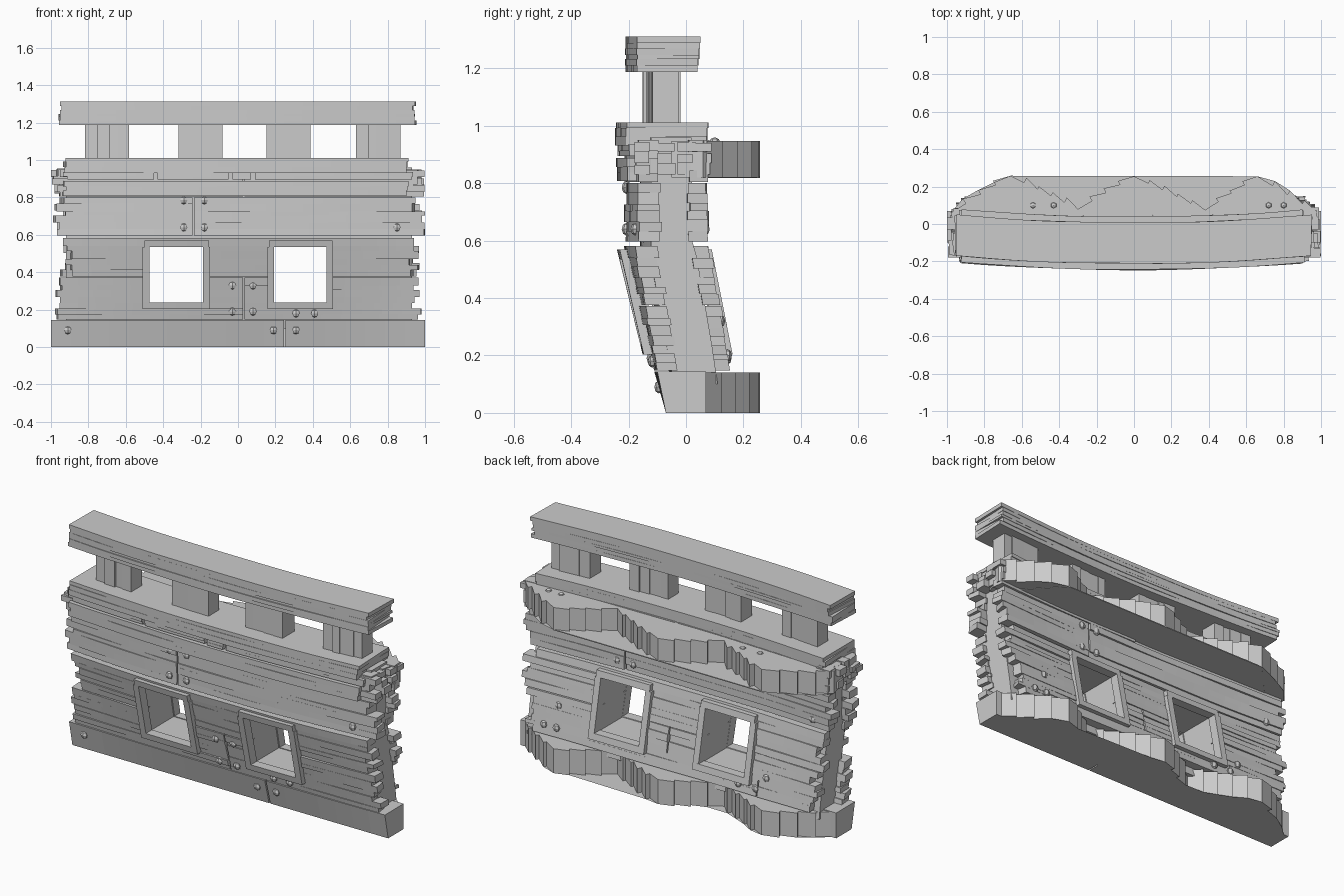
import bpy, bmesh, math, random
from mathutils import Vector, Matrix

if "Cube" in bpy.data.objects:
    bpy.data.objects.remove(bpy.data.objects["Cube"])
random.seed(7)
R = random.uniform

def lerp(pts, z):
    for (a, b), (c, d) in zip(pts, pts[1:]):
        if z <= c:
            return b + (d - b) * max(0, (z - a) / (c - a))
    return pts[-1][1]

# Hull surfaces: y as a function of x and z, bowed forward in the middle
def bow(x, z):
    return 0.045 * min(1, z / 0.6) * (1 - x * x)
def front(x, z):
    return lerp([(0, -.07), (.145, -.1), (.58, -.175), (.6, -.165), (1.4, -.165)], z) - bow(x, z)
def back(x, z):
    return lerp([(0, .17), (.145, .157), (.58, .085), (.6, .075), (1.4, .07)], z) - .6 * bow(x, z)
def off(f, d):
    return lambda x, z: f(x, z) + d
def bowed(y):
    return lambda x, z: y - bow(x, z)

def finish(name, bm):
    bmesh.ops.recalc_face_normals(bm, faces=bm.faces)
    me = bpy.data.meshes.new(name)
    bm.to_mesh(me)
    bm.free()
    ob = bpy.data.objects.new(name, me)
    bpy.context.collection.objects.link(ob)
    return ob

def slab(bm, x0, x1, z0, z1, f, b, jit=0.0, slant0=0.0, slant1=0.0):
    """One curved board lofted along x, with optional slanted ends."""
    n = max(1, round((x1 - x0) / .1))
    ph, jf, jb, rings = R(0, 6), R(-jit, jit), R(-jit, jit), []
    s0, s1 = R(-slant0, slant0), R(-slant1, slant1)
    for i in range(n + 1):
        x = x0 + (x1 - x0) * i / n
        w = jit * .5 * math.sin(7 * x + ph)
        s = s0 if i == 0 else s1 if i == n else 0
        rings.append([bm.verts.new((x + sx, y, z)) for y, z, sx in (
            (f(x, z0) + jf + w, z0, 0), (b(x, z0) + jb + w, z0, s),
            (b(x, z1) + jb + w, z1, s), (f(x, z1) + jf + w, z1, 0))])
    for p, q in zip(rings, rings[1:]):
        for k in range(4):
            bm.faces.new((p[k], p[(k + 1) % 4], q[(k + 1) % 4], q[k]))
    bm.faces.new(rings[0])
    bm.faces.new(rings[-1][::-1])

def boards(name, zs, f, b, xl, xr, ej=.03, jit=.005, holes=(), slant=.015):
    """A stack of boards with ragged ends, interrupted by the x ranges in holes."""
    bm = bmesh.new()
    for z0, z1 in zip(zs, zs[1:]):
        start, s = xl + R(-ej, ej), slant
        for h0, h1 in sorted(holes):
            slab(bm, start, h0, z0, z1, f, b, jit, s, 0)
            start, s = h1, 0
        slab(bm, start, xr + R(-ej, ej), z0, z1, f, b, jit, s, slant)
    return finish(name, bm)

def split(a, b, n):
    e = (b - a) / n
    return [a] + [a + e * i + R(-.25, .25) * e for i in range(1, n)] + [b]

WIN = [(-.48, -.185), (.187, .474)]
def seam(x):
    return (x - .004, x + .004)

# Core of the wall, open at the two gun ports
for nm, z0, z1, holes in (("core_low", .1, .235, ()), ("core_ports", .235, .54, WIN),
                          ("core_high", .54, .6, ()), ("core_top", .6, .96, ())):
    boards(nm, [z0, z1], off(front, .05), off(back, -.05), -.92, .93, 0, 0, holes, 0)

# Outer and inner planking
for side, f, b in (("outer", front, off(front, .075)), ("inner", off(back, -.065), back)):
    o = side == "outer"
    k = 0 if o else .055
    row = lambda n, zs, l, r, h=(), ej=.035: boards(side + "_" + n, zs, f, b, l, r, ej, .005, h)
    row("sill_planks", split(.148, .235, 3), -.96 + k, .96 - k, [seam(.03 if o else -.55)])
    row("lower_planks", split(.235, .372, 4), -.95 + k, .95 - k, WIN + [seam(.03)])
    row("port_planks", split(.376, .54, 5), -.92, .94, WIN)
    row("lintel_planks", [.54, .582], -.9, .92)
    row("upper_planks", split(.597, .8, 6), -.95, .965, [seam(-.24 if o else .35)])
    row("top_planks", split(.804, .95, 4), -.965, .965, [seam(.03)])

# Gun port frames on both faces
def port_frame(name, x0, x1, f, b):
    bm = bmesh.new()
    w, z0, z1 = .036, .203, .57
    slab(bm, x0, x1, z0, z0 + w, f, b)
    slab(bm, x0 + .01, x1 - .005, z1 - w, z1, f, b)
    slab(bm, x0, x0 + w, z0 + w, z1 - w, f, b)
    slab(bm, x1 - w, x1, z0 + w, z1 - w, f, b)
    finish(name, bm)
for s, (a, b) in zip(("left", "right"), WIN):
    port_frame("front_port_frame_" + s, a - .03, b + .035, off(front, -.026), off(front, .03))
    port_frame("back_port_frame_" + s, a - .03, b + .035, off(back, -.03), off(back, .022))

# Base beam, outer strip, small blocks and cap
boards("base_beam", [0, .145], front, lambda x, z: .07, -1, 1, 0, 0, [seam(.25)], 0)
boards("outer_strip", split(.808, .888, 3), bowed(-.2), bowed(-.13), -.93, .905, .01, .004)
boards("upper_strip", split(.895, .935, 2), bowed(-.19), bowed(-.13), -.95, .95, .04, .004,
       [(-.45, -.43), (-.05, -.03), (.07, .09)])
boards("cap_beam", split(.932, 1.012, 3), bowed(-.2), bowed(.085), -.925, .905, .008, .003)

# Ragged plank bundles sticking out at both ends
bm = bmesh.new()
for sx in (-1, 1):
    for z in (.83, .87, .91):
        for y in (-.18, -.1, -.03, .03):
            xe = sx * R(.95, 1)
            slab(bm, min(xe, sx * .88), max(xe, sx * .88), z, z + R(.03, .045),
                 off(lambda x, z: 0, y), off(lambda x, z: 0, y + R(.05, .065)))
finish("end_splinters", bm)

# Handrail and its posts
boards("hand_rail", split(1.188, 1.312, 6), bowed(-.165), bowed(.05), -.95, .94, .008, .004)
bm = bmesh.new()
for c in (-.7, -.2, .27, .75):
    xs = split(c - .118, c + .118, 4)
    for a, b in zip(xs, xs[1:]):
        slab(bm, a, b, 1.0, 1.2, bowed(-.108 + R(-.008, .008)), bowed(-.01 + R(-.008, .008)))
finish("rail_posts", bm)

# Broken decks with zigzag, sawtooth back edge
def prism(name, pts, z0, z1):
    bm = bmesh.new()
    lo = [bm.verts.new((x, y, z0)) for x, y in pts]
    hi = [bm.verts.new((x, y, z1)) for x, y in pts]
    n = len(pts)
    for i in range(n):
        j = (i + 1) % n
        bm.faces.new((lo[i], lo[j], hi[j], hi[i]))
    caps = [bm.faces.new(lo[::-1]), bm.faces.new(hi)]
    bmesh.ops.triangulate(bm, faces=caps)
    return finish(name, bm)

def zigzag(keys):
    pts = []
    for p, q in zip(keys, keys[1:]):
        p, q = Vector(p), Vector(q)
        n = max(2, round((q - p).length / .085))
        nrm = Vector((-(q - p).y, (q - p).x)).normalized()
        for i in range(n):
            a = p.lerp(q, i / n)
            pts.append(tuple(a))
            if i:
                pts.append(tuple(a + nrm * R(.015, .03) * (1 if nrm.y > 0 else -1)))
    return pts + [tuple(keys[-1])]

EDGE = [(-.98, .06), (-.66, .258), (-.3, .08), (0, .255), (.38, .075), (.66, .255), (.98, .06)]
prism("lower_deck", zigzag(EDGE) + [(.98, 0), (-.98, 0)], 0, .14)
prism("upper_deck", zigzag(EDGE) + [(.95, -.05), (-.95, -.05)], .82, .948)
prism("upper_deck_underside", [(-.9, .0), (.9, .0), (.66, .255), (-.66, .258)], .818, .823)

# Faceted nail heads
def nails(name, spots, f):
    bm = bmesh.new()
    for x, z in spots:
        m = Matrix.Translation((x, f(x, z), z)) @ Matrix.Diagonal((1, .7, 1, 1))
        bmesh.ops.create_uvsphere(bm, u_segments=6, v_segments=4, radius=.022, matrix=m)
    finish(name, bm)
nails("front_nails", [(-.29, .64), (-.29, .785), (-.18, .64), (-.18, .785), (-.91, .09),
      (.19, .09), (.31, .09), (.85, .64), (-.03, .33), (.08, .33), (-.03, .19), (.08, .19),
      (.31, .18), (.41, .18)], front)
nails("back_nails", [(.3, .64), (.3, .77), (.4, .64), (.4, .77), (-.85, .64), (-.43, .19),
      (-.54, .19), (-.6, .26), (.72, .2), (.8, .2), (.72, .32)], back)
bm = bmesh.new()
for x in (-.54, -.43, .72, .8):
    bmesh.ops.create_uvsphere(bm, u_segments=6, v_segments=4, radius=.02,
                              matrix=Matrix.Translation((x, .1, .94)))
finish("deck_nails", bm)
